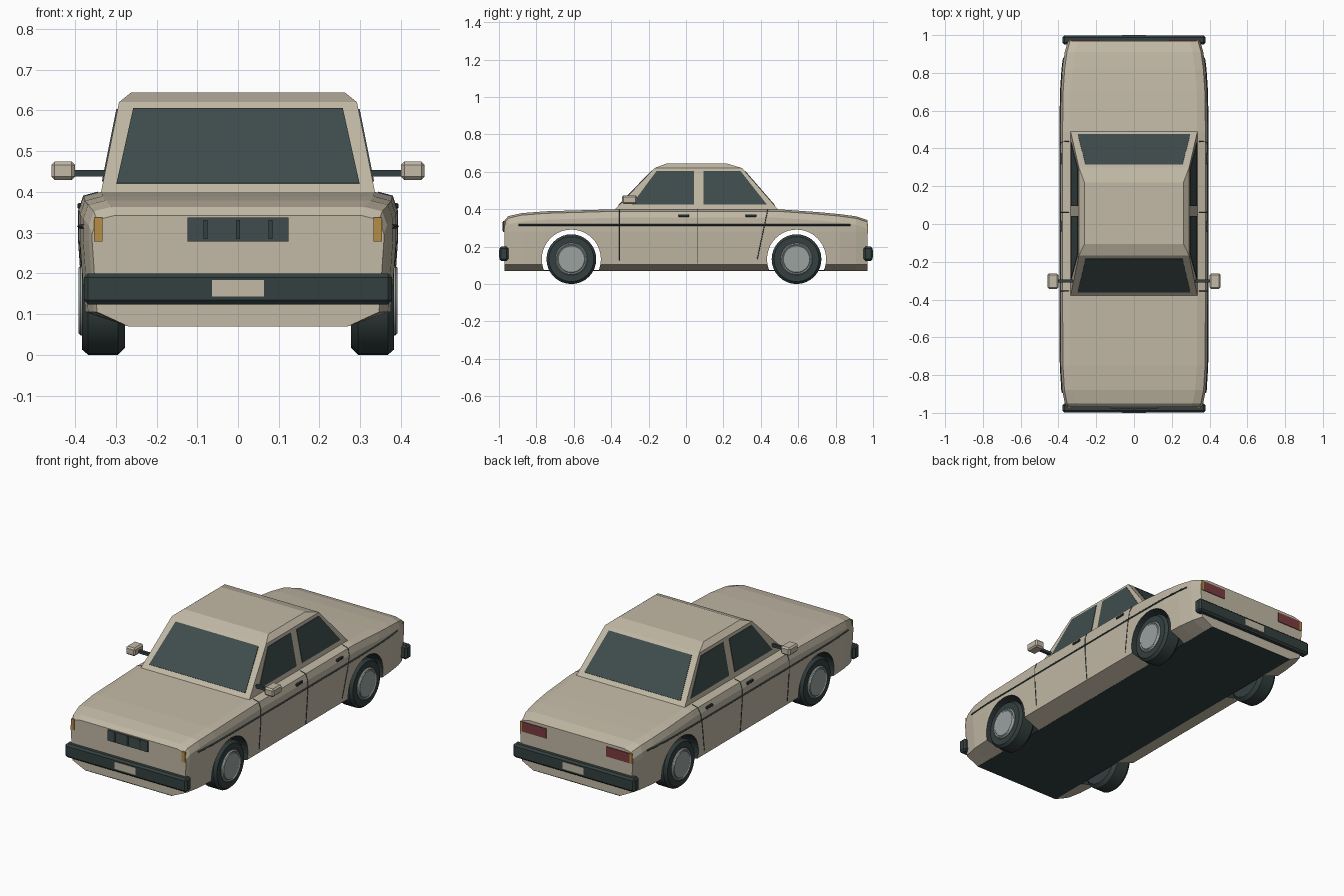
import bpy, bmesh, math
from mathutils import Vector

if "Cube" in bpy.data.objects:
    bpy.data.objects.remove(bpy.data.objects["Cube"])


def material(name, rgb):
    m = bpy.data.materials.new(name)
    m.use_nodes = True
    m.diffuse_color = (*rgb, 1)
    m.node_tree.nodes["Principled BSDF"].inputs["Base Color"].default_value = (*rgb, 1)
    return m


PAINT = material("beige paint", (0.54, 0.485, 0.38))
GLASS = material("dark glass", (0.05, 0.072, 0.072))
RUBBER = material("black trim", (0.034, 0.05, 0.05))
STEEL = material("grey steel", (0.32, 0.36, 0.35))
AMBER = material("amber lamp", (0.47, 0.27, 0.06))
RED = material("red lamp", (0.2, 0.045, 0.05))


def finish(name, bm, *mats):
    bmesh.ops.recalc_face_normals(bm, faces=bm.faces)
    me = bpy.data.meshes.new(name)
    bm.to_mesh(me)
    bm.free()
    for m in mats:
        me.materials.append(m)
    ob = bpy.data.objects.new(name, me)
    bpy.context.collection.objects.link(ob)
    return ob


def activate(ob):
    bpy.ops.object.select_all(action="DESELECT")
    ob.select_set(True)
    bpy.context.view_layer.objects.active = ob


def loft(name, rings, *mats):
    """Skin closed rings of equal length and cap both ends."""
    bm = bmesh.new()
    vs = [[bm.verts.new(p) for p in ring] for ring in rings]
    n = len(vs[0])
    for a, b in zip(vs, vs[1:]):
        for i in range(n):
            j = (i + 1) % n
            bm.faces.new((a[i], a[j], b[j], b[i]))
    bm.faces.new(vs[0])
    bm.faces.new(vs[-1])
    return finish(name, bm, *mats)


def lathe_x(name, side, y, z, profile, mat, n=32):
    """Turn (radius, x) pairs around an axis along x."""
    rings = [[(side * x, y + r * math.cos(k * math.tau / n), z + r * math.sin(k * math.tau / n))
              for k in range(n)] for r, x in profile]
    return loft(name, rings, mat)


def box(name, lo, hi, mat, bevel=0):
    bm = bmesh.new()
    bmesh.ops.create_cube(bm, size=1)
    for v in bm.verts:
        v.co = [(a + b) / 2 + c * (b - a) for a, b, c in zip(lo, hi, v.co)]
    if bevel:
        bmesh.ops.bevel(bm, geom=bm.edges[:], offset=bevel, segments=1, affect="EDGES")
    return finish(name, bm, mat)


def plate(name, points, direction, mat, t=0.003):
    """Thin flat pane standing just proud of a surface."""
    d = Vector(direction).normalized() * t
    pts = [Vector(p) for p in points]
    return loft(name, [[p - d for p in pts], [p + d for p in pts]], mat)


def line(name, points, radius, mat):
    cu = bpy.data.curves.new(name, "CURVE")
    cu.dimensions = "3D"
    cu.bevel_depth = radius
    cu.bevel_resolution = 0
    sp = cu.splines.new("POLY")
    sp.points.add(len(points) - 1)
    for sp_p, p in zip(sp.points, points):
        sp_p.co = (*p, 1)
    cu.materials.append(mat)
    ob = bpy.data.objects.new(name, cu)
    bpy.context.collection.objects.link(ob)
    activate(ob)
    bpy.ops.object.convert(target="MESH")


# Lower body: (y, half width, top height) stations
STATIONS = [(-.97, .358, .342), (-.95, .366, .363), (-.88, .38, .379), (-.75, .388, .389),
            (-.37, .39, .4), (.49, .39, .4), (.7, .387, .385), (.82, .379, .374),
            (.91, .367, .362), (.97, .35, .342)]


def half_section(w, t):
    return [(.27, .07), (w - .012, .105), (w, .28), (w, t - .045), (w - .012, t - .011), (w - .055, t)]


def lerp_table(rows, v):
    for a, b in zip(rows, rows[1:]):
        if v <= b[0]:
            f = (v - a[0]) / (b[0] - a[0])
            return [p + f * (q - p) for p, q in zip(a[1:], b[1:])]
    return rows[-1][1:]


def side_x(y, z):
    section = half_section(*lerp_table(STATIONS, y))
    return lerp_table([(h, x) for x, h in section], z)[0]


rings = []
for y, w, t in STATIONS:
    half = half_section(w, t)
    rings.append([(x, y, z) for x, z in half] + [(-x, y, z) for x, z in reversed(half)])
body = loft("body", rings, PAINT, RUBBER)

# Wheel arches
AXLES = (-.613, .591)
for y in AXLES:
    cutter = lathe_x("arch_cutter", 1, y, .133, [(.158, -.6), (.158, .6)], RUBBER, 40)
    cutter.hide_render = True
    mod = body.modifiers.new("arch", "BOOLEAN")
    mod.operation = "DIFFERENCE"
    mod.solver = "EXACT"
    mod.object = cutter
    activate(body)
    bpy.ops.object.modifier_apply(modifier=mod.name)
    bpy.data.objects.remove(cutter)
for p in body.data.polygons:
    c = p.center
    in_arch = abs(p.normal.x) < .01 and any(math.hypot(c.y - y, c.z - .133) < .16 for y in AXLES)
    p.material_index = int(in_arch or p.normal.z < -.99)
box("floor", (-.27, -.97, .069), (.27, .97, .074), RUBBER)


# Cabin
def rect(x, y0, y1, z):
    return [(-x, y0, z), (x, y0, z), (x, y1, z), (-x, y1, z)]


LOW, HIGH = (.337, -.384, .495, .395), (.292, -.168, .3, .62)
loft("cabin", [rect(*LOW), rect(*HIGH), rect(.262, -.105, .22, .644)], PAINT)


def cabin_at(i, z):
    return LOW[i] + (HIGH[i] - LOW[i]) * (z - LOW[3]) / (HIGH[3] - LOW[3])


for name, i, dy in (("windshield", 1, -1), ("rear_window", 2, 1)):
    corners = [(x, cabin_at(i, z), z) for x, z in ((-.298, .42), (.298, .42), (.257, .604), (-.257, .604))]
    plate(name, corners, (0, dy, 1), GLASS)

WINDOWS = {"front_side_window": [(-.29, .425), (.043, .425), (.043, .603), (-.158, .603)],
           "rear_side_window": [(.094, .425), (.432, .425), (.292, .603), (.094, .603)]}

for s, tag in ((1, "left"), (-1, "right")):
    # Side glass
    for name, pts in WINDOWS.items():
        plate(f"{tag}_{name}", [(s * cabin_at(0, z), y, z) for y, z in pts], (s, 0, .2), GLASS)

    # Belt stripe and door gaps
    ys = [-.895] + [r[0] for r in STATIONS[2:8]] + [.88]
    line(f"{tag}_belt_stripe", [(s * side_x(y, .315), y, .315) for y in ys], .005, RUBBER)
    for k, (y0, y1, z0) in enumerate(((-.355, -.355, .125), (.06, .06, .11), (.38, .437, .13))):
        pts = []
        for z in (z0, .28, .354, .389, .398):
            y = y0 + (y1 - y0) * (z - z0) / (.398 - z0)
            pts.append((s * side_x(y, z), y, z))
        line(f"{tag}_door_gap_{k + 1}", pts, .0025, RUBBER)

    # Door handles
    for name, y in (("front", -.012), ("rear", .347)):
        xs = sorted((s * .375, s * .394))
        box(f"{tag}_{name}_handle", (xs[0], y - .029, .358), (xs[1], y + .029, .372), RUBBER, .003)

    # Mirrors
    xs = sorted((s * .32, s * .405))
    box(f"{tag}_mirror_arm", (xs[0], -.31, .437), (xs[1], -.294, .453), RUBBER)
    xs = sorted((s * .4, s * .458))
    box(f"{tag}_mirror", (xs[0], -.343, .429), (xs[1], -.262, .474), PAINT, .008)

    # Wheels
    for name, y in zip(("front", "rear"), AXLES):
        tyre = [(.08, .277), (.115, .277), (.133, .295), (.133, .368), (.12, .383), (.08, .383)]
        hub = [(.086, .37), (.086, .386), (.08, .392), (.074, .388), (.07, .391)]
        for part, prof, mat in (("tyre", tyre, RUBBER), ("hub", hub, STEEL)):
            activate(lathe_x(f"{tag}_{name}_{part}", s, y, .133, prof, mat))
            bpy.ops.object.shade_smooth_by_angle(angle=math.radians(35))

    # Corner lamps
    xs = sorted((s * .333, s * .353))
    box(f"{tag}_front_marker", (xs[0], -.974, .278), (xs[1], -.966, .337), AMBER)
    xs = sorted((s * .333, s * .347))
    box(f"{tag}_rear_marker", (xs[0], .966, .27), (xs[1], .974, .325), AMBER)
    xs = sorted((s * .185, s * .333))
    box(f"{tag}_tail_lamp", (xs[0], .966, .27), (xs[1], .974, .325), RED)

# Grille with slats
box("grille", (-.124, -.978, .278), (.124, -.96, .337), GLASS)
for x in (-.08, 0, .08):
    box("grille_slat", (x - .005, -.982, .284), (x + .005, -.975, .331), RUBBER)

# Bumpers and blank plates
for name, s in (("front", -1), ("rear", 1)):
    ys = sorted((s * .95, s * .998))
    box(f"{name}_bumper", (-.378, ys[0], .124), (.378, ys[1], .2), RUBBER, .01)
    ys = sorted((s * .994, s))
    box(f"{name}_plate", (-.064, ys[0], .143), (.064, ys[1], .183), PAINT)
